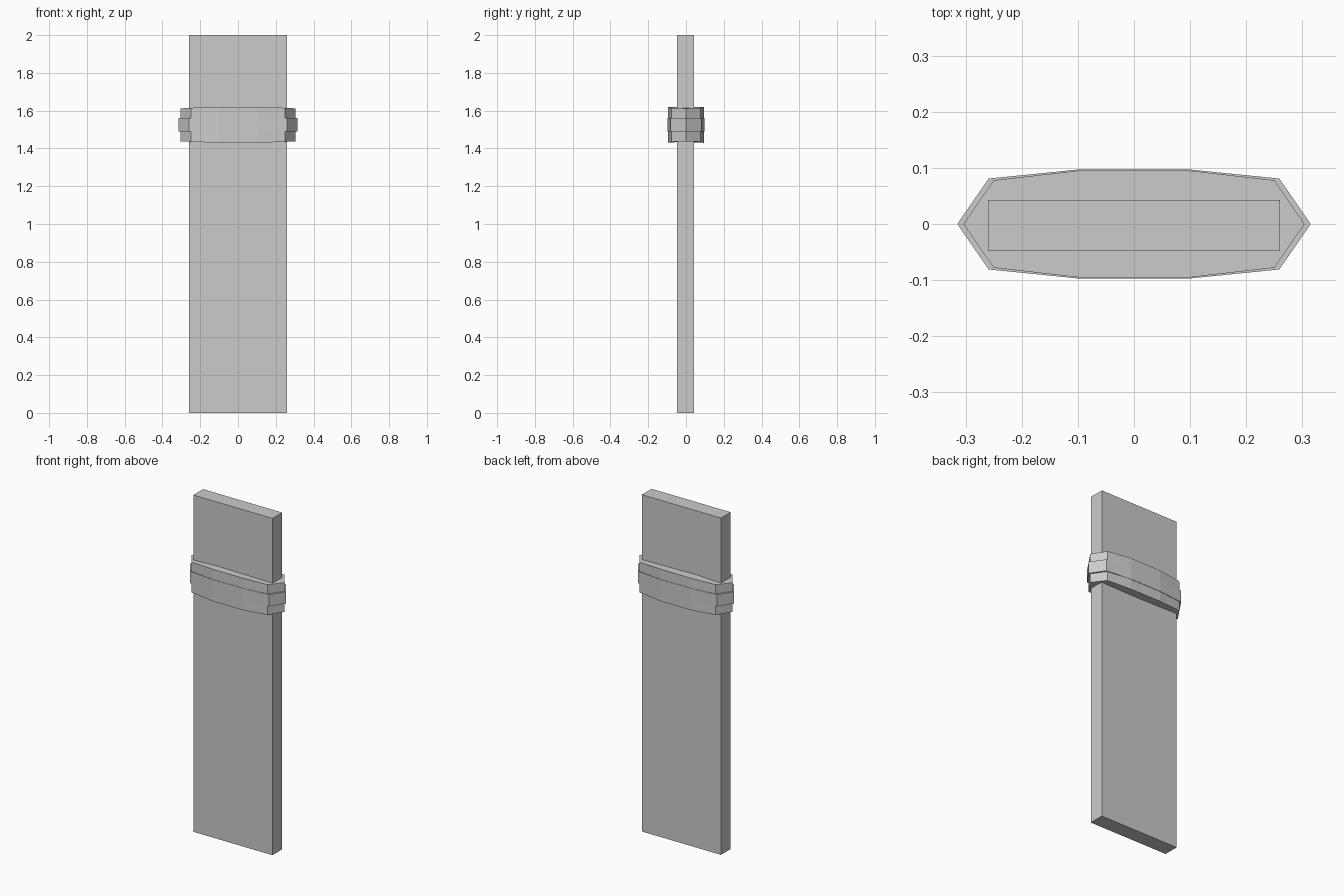
import bpy, bmesh

if "Cube" in bpy.data.objects:
    bpy.data.objects.remove(bpy.data.objects["Cube"])


def prism(name, outline, z_mid):
    """Closed prism from (x, y, half_height) points."""
    bm = bmesh.new()
    low = [bm.verts.new((x, y, z_mid - h)) for x, y, h in outline]
    high = [bm.verts.new((x, y, z_mid + h)) for x, y, h in outline]
    n = len(outline)
    bm.faces.new(low[::-1])
    bm.faces.new(high)
    for i in range(n):
        j = (i + 1) % n
        bm.faces.new((low[i], low[j], high[j], high[i]))
    bmesh.ops.recalc_face_normals(bm, faces=bm.faces)
    mesh = bpy.data.meshes.new(name)
    bm.to_mesh(mesh)
    bm.free()
    obj = bpy.data.objects.new(name, mesh)
    bpy.context.collection.objects.link(obj)
    return obj


def band_outline(quarter):
    """Mirror tip, corner and side points into a ten-sided outline."""
    tip, corner, side = quarter
    right = [tip, corner, side]
    left = [(-x, y, h) for x, y, h in right[::-1]]
    back = right + left
    front = [(x, -y, h) for x, y, h in back[1:-1][::-1]]
    return back + front


# Flat upright plank, slightly off centre in depth
prism("plank", [(-0.26, -0.048, 1), (0.26, -0.048, 1),
                (0.26, 0.043, 1), (-0.26, 0.043, 1)], 1.0)

# Wide band wrapped around the plank
prism("band", band_outline([(0.304, 0, 0.087), (0.25, 0.078, 0.09),
                            (0.1, 0.095, 0.095)]), 1.525)

# Narrow raised strip around the middle of the band
prism("band_ridge", band_outline([(0.315, 0, 0.035), (0.259, 0.081, 0.035),
                                  (0.1, 0.097, 0.035)]), 1.525)
